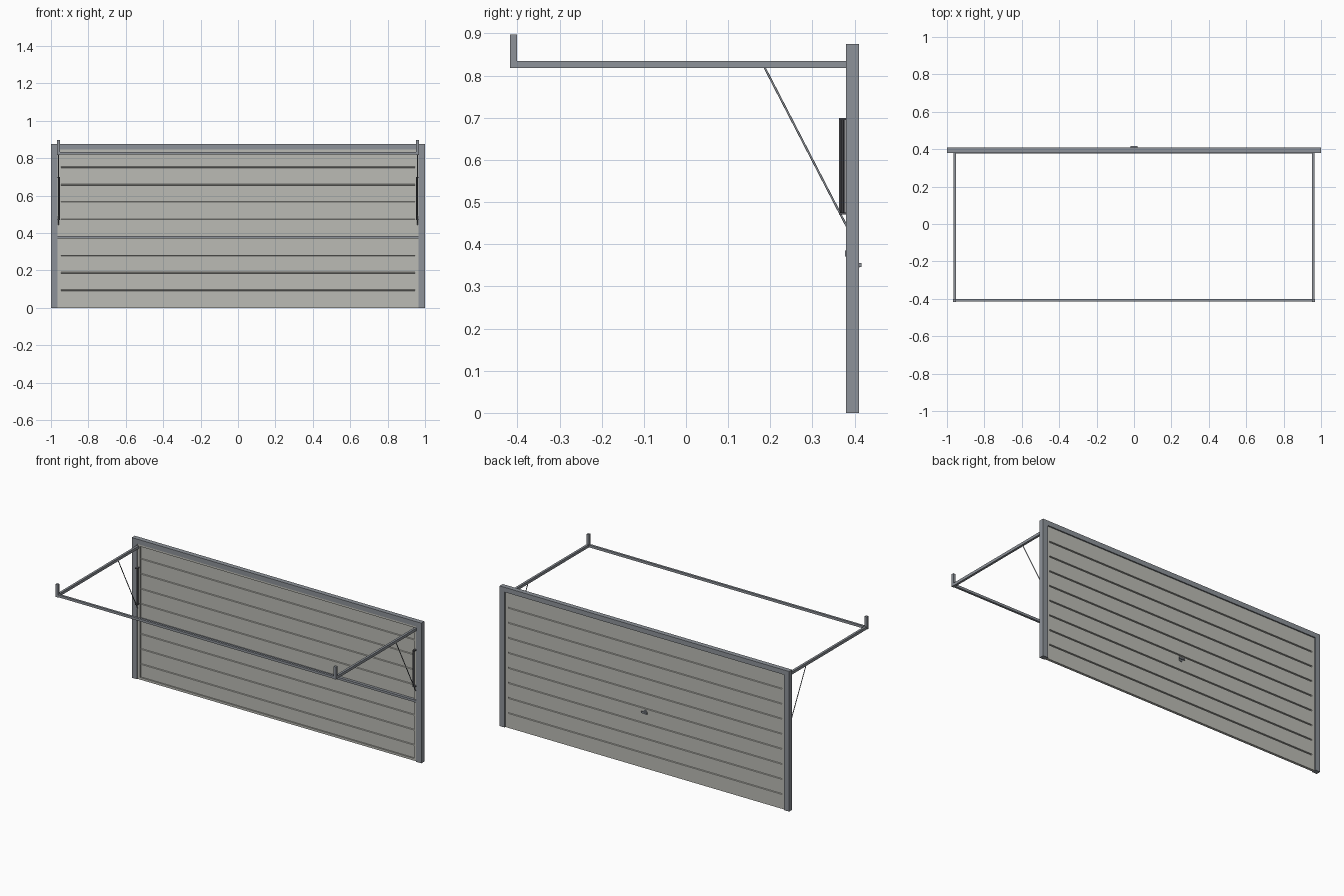
import bpy, bmesh
from mathutils import Vector

cube = bpy.data.objects.get("Cube")
if cube:
    bpy.data.objects.remove(cube, do_unlink=True)


def material(name, rgb):
    m = bpy.data.materials.new(name)
    m.use_nodes = True
    m.diffuse_color = (*rgb, 1)
    m.node_tree.nodes["Principled BSDF"].inputs["Base Color"].default_value = (*rgb, 1)
    return m


STEEL = material("blue grey steel", (0.27, 0.29, 0.32))
PANEL = material("warm grey panel", (0.50, 0.50, 0.46))
DARK = material("dark spring steel", (0.09, 0.09, 0.10))


def finish(name, bm, mat):
    bmesh.ops.recalc_face_normals(bm, faces=bm.faces)
    mesh = bpy.data.meshes.new(name)
    bm.to_mesh(mesh)
    bm.free()
    mesh.materials.append(mat)
    ob = bpy.data.objects.new(name, mesh)
    bpy.context.collection.objects.link(ob)
    return ob


def box(name, x, y, z, mat):
    """Box from (min, max) ranges on each axis."""
    bm = bmesh.new()
    bmesh.ops.create_cube(bm, size=1)
    for v in bm.verts:
        v.co = [r[0] if c < 0 else r[1] for c, r in zip(v.co, (x, y, z))]
    return finish(name, bm, mat)


def rod(name, a, b, radius, mat, sides=10):
    """Cylinder between two points."""
    a, b = Vector(a), Vector(b)
    bm = bmesh.new()
    bmesh.ops.create_cone(bm, cap_ends=True, segments=sides, radius1=radius,
                          radius2=radius, depth=(b - a).length)
    turn = (b - a).to_track_quat('Z', 'Y').to_matrix()
    for v in bm.verts:
        v.co = turn @ v.co + (a + b) / 2
    for f in bm.faces:
        f.smooth = len(f.verts) == 4
    return finish(name, bm, mat)


def extrude_x(name, profile, x0, x1, mat):
    """Extrude a closed (y, z) profile along x."""
    bm = bmesh.new()
    face = bm.faces.new([bm.verts.new((x0, y, z)) for y, z in profile])
    out = bmesh.ops.extrude_face_region(bm, geom=[face])
    for v in out["geom"]:
        if isinstance(v, bmesh.types.BMVert):
            v.co.x = x1
    return finish(name, bm, mat)


# Outer frame
W, TOP, HEAD = 0.965, 0.875, 0.845
BACK, FRONT = 0.41, 0.38
box("frame_header", (-W, W), (FRONT, BACK), (HEAD, TOP), STEEL)

# Folded door sheet: grooves outside, matching ridges inside
slats, depth, half = 9, 0.006, 0.004
outer = [(0.402, 0.0)]
for i in range(1, slats):
    z = HEAD * i / slats
    outer += [(0.402, z - half), (0.402 - depth, z - half / 2),
              (0.402 - depth, z + half / 2), (0.402, z + half)]
outer.append((0.402, HEAD))
inner = [(y - 0.008, z) for y, z in reversed(outer)]
extrude_x("door_sheet", outer + inner, -0.946, 0.946, PANEL)

# Door edging and inner cross rail
box("door_bottom_rail", (-0.946, 0.946), (0.386, 0.394), (0.0, 0.014), PANEL)
box("door_top_rail", (-0.946, 0.946), (0.386, 0.394), (0.831, HEAD), PANEL)
box("door_cross_rail", (-W, W), (0.377, 0.395), (0.371, 0.385), STEEL)

# Paired side parts
for side, s in (("left", 1), ("right", -1)):
    def span(a, b):
        return tuple(sorted((s * a, s * b)))

    box(side + "_frame_post", span(W, 1.0), (FRONT, BACK), (0, TOP), STEEL)
    box(side + "_door_edge", span(0.946, W), (0.386, 0.402), (0, HEAD), PANEL)
    box(side + "_track", span(0.952, 0.966), (-0.402, FRONT + 0.002), (0.818, 0.835), STEEL)
    box(side + "_track_hanger", span(0.952, 0.968), (-0.417, -0.401), (0.818, 0.897), STEEL)
    rod(side + "_brace", (s * 0.96, 0.186, 0.82), (s * 0.96, 0.381, 0.443), 0.0025, STEEL)
    for i in range(3):
        y = 0.365 + i * 0.0055
        rod(f"{side}_spring_{i + 1}", (s * 0.954, y, 0.47), (s * 0.954, y, 0.70), 0.0025, DARK)
    for z in (0.47, 0.695):
        box(side + "_spring_bracket", span(0.951, 0.966), (0.363, 0.387), (z, z + 0.005), DARK)

# Track crossbar
box("track_crossbar", (-0.968, 0.968), (-0.415, -0.401), (0.819, 0.834), STEEL)

# Outside handle
rod("handle_plate", (0, 0.401, 0.35), (0, 0.406, 0.35), 0.014, STEEL, 20)
rod("handle_stem", (0, 0.404, 0.35), (0, 0.412, 0.35), 0.005, STEEL)
box("handle_grip", (-0.02, 0.02), (0.410, 0.416), (0.346, 0.356), STEEL)
